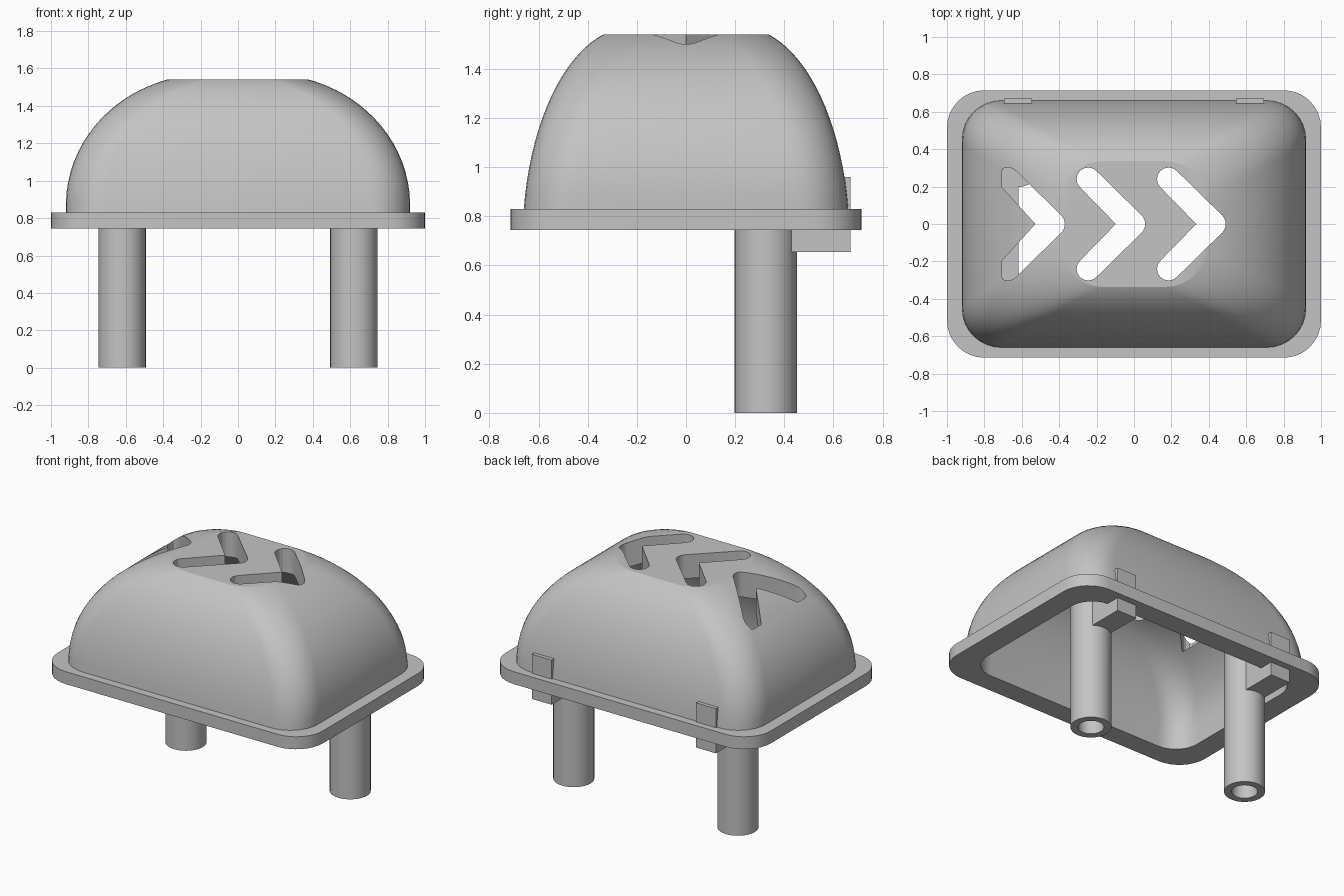
import bpy, bmesh
from math import sin, cos, pi, sqrt, radians

if "Cube" in bpy.data.objects:
    bpy.data.objects.remove(bpy.data.objects["Cube"], do_unlink=True)

grey = bpy.data.materials.new("plain_grey")
grey.use_nodes = True
grey.diffuse_color = (0.55, 0.55, 0.55, 1)
grey.node_tree.nodes["Principled BSDF"].inputs["Base Color"].default_value = (0.55, 0.55, 0.55, 1)


def finish(name, bm):
    bmesh.ops.recalc_face_normals(bm, faces=bm.faces[:])
    mesh = bpy.data.meshes.new(name)
    bm.to_mesh(mesh)
    bm.free()
    mesh.materials.append(grey)
    ob = bpy.data.objects.new(name, mesh)
    bpy.context.collection.objects.link(ob)
    return ob


def smooth(ob, angle):
    bpy.ops.object.select_all(action='DESELECT')
    ob.select_set(True)
    bpy.context.view_layer.objects.active = ob
    bpy.ops.object.shade_smooth_by_angle(angle=radians(angle))


def loft(name, rings, caps=True):
    """Skin a list of equal-length point rings; without caps the ends join up."""
    bm = bmesh.new()
    loops = [[bm.verts.new(p) for p in ring] for ring in rings]
    pairs = list(zip(loops, loops[1:]))
    if caps:
        bm.faces.new(loops[0])
        bm.faces.new(loops[-1])
    else:
        pairs.append((loops[-1], loops[0]))
    for a, b in pairs:
        for i in range(len(a)):
            j = (i + 1) % len(a)
            bm.faces.new((a[i], a[j], b[j], b[i]))
    return finish(name, bm)


def arc(cx, cy, r, start, end, steps=8):
    angles = [radians(start + (end - start) * i / steps) for i in range(steps + 1)]
    return [(cx + r * cos(t), cy + r * sin(t)) for t in angles]


def rounded_rect(hx, hy, r, z):
    pts = []
    for q, (sx, sy) in enumerate([(1, 1), (-1, 1), (-1, -1), (1, -1)]):
        pts += arc(sx * (hx - r), sy * (hy - r), r, q * 90, q * 90 + 90)
    return [(x, y, z) for x, y in pts]


def dome_size(z):
    """Half width and half depth of the dome at a height."""
    hx = 0.16 + 0.76 * sqrt(1 - (max(z - 0.87, 0) / 0.70) ** 2)
    hy = 0.22 + 0.445 * sqrt(1 - ((z - 0.70) / 0.87) ** 2)
    return hx, hy


# Hollow dome with its flange, as one closed skin
BASE, TOP, LEVELS = 0.83, 1.54, 20
heights = [BASE + (TOP - BASE) * sin(pi / 2 * i / LEVELS) for i in range(LEVELS + 1)]
outer = [rounded_rect(*dome_size(z), 0.21, z) for z in heights]
inner = []
for z in reversed(heights):
    hx, hy = dome_size(z)
    inner.append(rounded_rect(hx * 0.92, hy * 0.87, 0.17, BASE + (z - BASE) * 0.77))
hx, hy = dome_size(BASE)
flange = [rounded_rect(hx * 0.92, hy * 0.87, 0.17, 0.745),
          rounded_rect(1.0, 0.715, 0.2, 0.745),
          rounded_rect(1.0, 0.715, 0.2, BASE)]
shell = loft("dome_shell", inner + flange + outer)

# Three arrow-shaped slots cut through the roof
for apex in (-0.435, -0.005, 0.425):
    tail = apex - 0.24
    outline = (arc(apex, 0, 0.065, -45, 45) + arc(tail, 0.24, 0.062, 45, 225)
               + [(apex - 0.092, 0)] + arc(tail, -0.24, 0.062, 135, 315))
    outline = [(max(x, -0.705), y) for x, y in outline]
    cutter = loft("slot_cutter", [[(x, y, z) for x, y in outline] for z in (1.26, 1.7)])
    cutter.hide_render = True
    mod = shell.modifiers.new("slot", 'BOOLEAN')
    mod.operation = 'DIFFERENCE'
    mod.solver = 'EXACT'
    mod.object = cutter
    bpy.context.view_layer.objects.active = shell
    bpy.ops.object.modifier_apply(modifier=mod.name)
    bpy.data.objects.remove(cutter, do_unlink=True)
smooth(shell, 15)

# Hollow posts and the clip blocks behind them
for side, sx in (("left", 1), ("right", -1)):
    cx, cy = sx * 0.62, 0.325
    rings = []
    for r, z in ((0.08, 0.6), (0.08, 0), (0.127, 0), (0.127, 1.26)):
        rings.append([(x, y, z) for x, y in arc(cx, cy, r, 0, 360, 40)[:-1]])
    smooth(loft(side + "_post", rings), 30)

    bm = bmesh.new()
    bmesh.ops.create_cube(bm, size=1)
    for v in bm.verts:
        v.co = (cx + v.co.x * 0.15, 0.55 + v.co.y * 0.24, 0.8075 + v.co.z * 0.305)
    finish(side + "_clip", bm)
